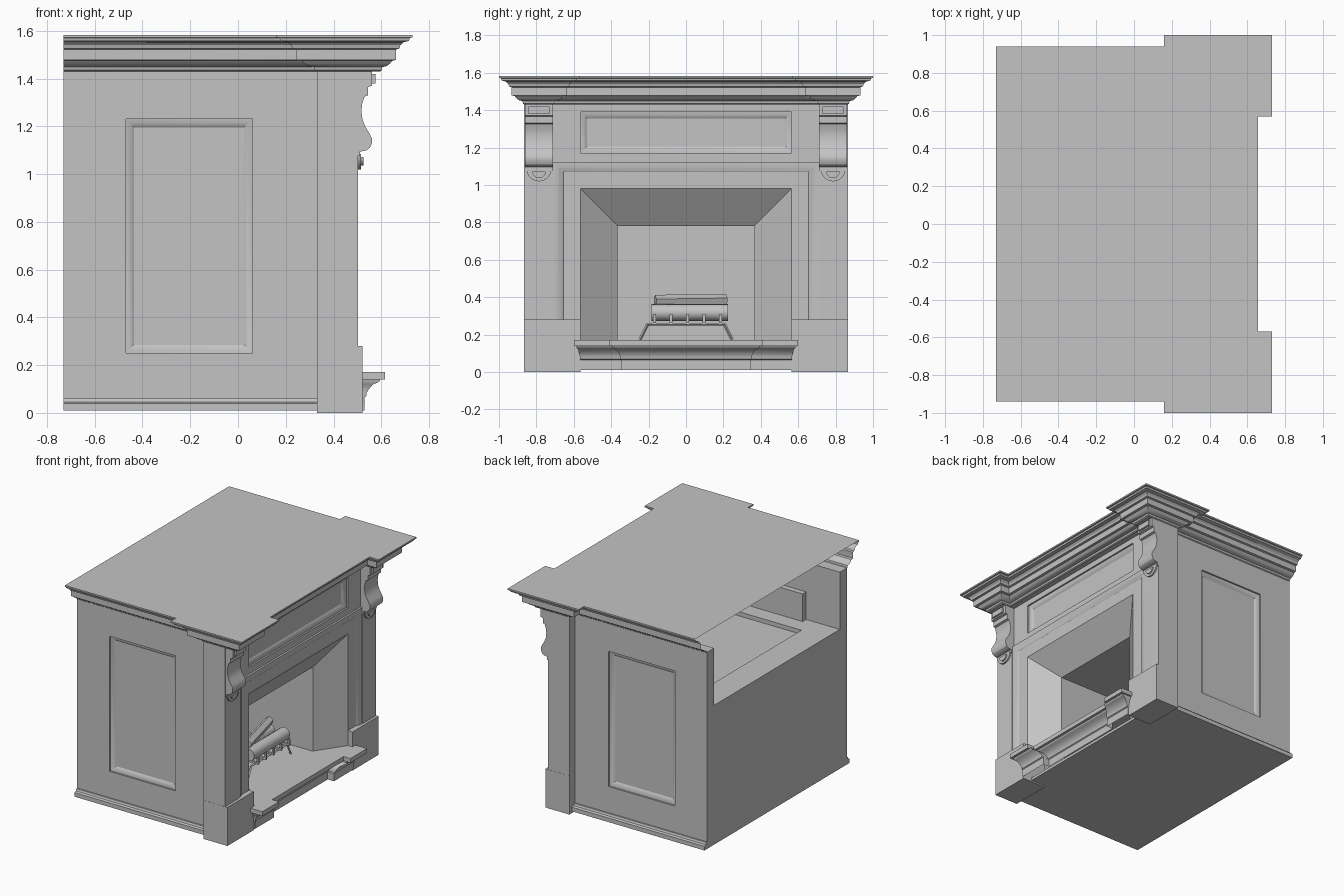
import bpy, bmesh, math
from mathutils import Vector, Matrix

cube = bpy.data.objects.get("Cube")
if cube:
    bpy.data.objects.remove(cube, do_unlink=True)

mat = bpy.data.materials.new("plain_grey")
mat.use_nodes = True
grey = (0.55, 0.55, 0.55, 1)
mat.diffuse_color = grey
mat.node_tree.nodes["Principled BSDF"].inputs["Base Color"].default_value = grey
parts = []


def finish(name, bm):
    bmesh.ops.recalc_face_normals(bm, faces=bm.faces[:])
    mesh = bpy.data.meshes.new(name)
    bm.to_mesh(mesh)
    bm.free()
    mesh.materials.append(mat)
    ob = bpy.data.objects.new(name, mesh)
    bpy.context.collection.objects.link(ob)
    parts.append(ob)
    return ob


def loft(name, loops, closed=True, cap_start=False, cap_end=False):
    """Skin a list of equally long point loops."""
    bm = bmesh.new()
    rings = [[bm.verts.new(p) for p in loop] for loop in loops]
    n = len(rings[0])
    for a, b in zip(rings, rings[1:]):
        for i in range(n if closed else n - 1):
            j = (i + 1) % n
            bm.faces.new((a[i], a[j], b[j], b[i]))
    if cap_start:
        bm.faces.new(rings[0][::-1])
    if cap_end:
        bm.faces.new(rings[-1])
    return finish(name, bm)


def box(name, x0, x1, y0, y1, z0, z1):
    lo = [(x0, y0), (x1, y0), (x1, y1), (x0, y1)]
    return loft(name, [[(x, y, z) for x, y in lo] for z in (z0, z1)], True, True, True)


def prism_y(name, pts, y0, y1):
    """Extrude an (x, z) outline along y."""
    return loft(name, [[(x, y, z) for x, z in pts] for y in (y0, y1)], True, True, True)


def prism_x(name, pts, x0, x1):
    """Extrude a (y, z) outline along x."""
    return loft(name, [[(x, y, z) for y, z in pts] for x in (x0, x1)], True, True, True)


def mirrored(half):
    return half + [(x, -y) for x, y in reversed(half)]


def moulding(name, base, top, profile, cap):
    """Sweep a profile of (blend, height) between two plan outlines."""
    base, top = mirrored(base), mirrored(top)
    loops = [[(*Vector(a).lerp(Vector(b), t), z) for a, b in zip(base, top)] for t, z in profile]
    return loft(name, loops, False, False, cap)


def panelled(name, outer, panel, place, back):
    """Slab with a stepped recessed panel; place maps (u, v, depth) to space."""
    def rect(r, inset, d):
        a, b, c, e = r[0] + inset, r[1] - inset, r[2] + inset, r[3] - inset
        return [place(u, v, d) for u, v in ((a, c), (b, c), (b, e), (a, e))]
    steps = [(0, 0), (0, 0.012), (0.012, 0.014), (0.035, 0.03)]
    loops = [rect(outer, 0, back), rect(outer, 0, 0)] + [rect(panel, i, d) for i, d in steps]
    return loft(name, loops, True, True, True)


# Cornice with projecting corners
moulding("cornice",
         [(-0.73, 0.80), (0.33, 0.80), (0.33, 0.865), (0.595, 0.865), (0.595, 0.71), (0.522, 0.71)],
         [(-0.73, 0.94), (0.16, 0.94), (0.16, 1.0), (0.73, 1.0), (0.73, 0.57), (0.657, 0.57)],
         [(0, 1.43), (0.05, 1.435), (0.07, 1.448), (0.2, 1.452), (0.3, 1.462), (0.38, 1.475),
          (0.5, 1.478), (0.5, 1.522), (0.6, 1.526), (0.63, 1.54), (0.72, 1.552),
          (0.9, 1.558), (0.92, 1.57), (1, 1.572), (1, 1.583)], True)
box("cornice_bed", 0.45, 0.522, -0.71, 0.71, 1.43, 1.445)

# Front wall: frieze panel and opening surround
panelled("frieze", (-0.71, 0.71, 0.98, 1.43), (-0.565, 0.565, 1.17, 1.39),
         lambda u, v, d: (0.485 - d, u, v), 0.045)
arch = lambda x, o, z: [(x, -o, 0.28), (x, -o, z), (x, o, z), (x, o, 0.28)]
loft("surround_moulding",
     [arch(0.484, 0.71, 1.122), arch(0.499, 0.71, 1.122), arch(0.499, 0.685, 1.097),
      arch(0.494, 0.675, 1.087), arch(0.492, 0.665, 1.077), arch(0.484, 0.655, 1.067)], False)

# Firebox: splayed mouth, then straight chamber
mouth = lambda x, w, z: [(x, -w, 0.165), (x, -w, z), (x, w, z), (x, w, 0.165)]
loft("firebox", [mouth(0.485, 0.565, 0.98), mouth(0.345, 0.365, 0.78), mouth(-0.3, 0.365, 0.78)],
     True, False, True)

# Hearth
moulding("hearth_moulding",
         [(0.40, 0.565), (0.53, 0.565), (0.53, 0.342), (0.48, 0.342)],
         [(0.40, 0.59), (0.605, 0.59), (0.605, 0.40), (0.55, 0.40)],
         [(0, 0.01), (0, 0.065), (0.1, 0.07), (0.12, 0.085), (0.25, 0.1), (0.45, 0.118),
          (0.8, 0.13), (0.9, 0.142)], False)
slab = mirrored([(-0.3, 0.36), (0.345, 0.36), (0.487, 0.565), (0.487, 0.6), (0.615, 0.6),
                 (0.615, 0.41), (0.56, 0.41)])
loft("hearth_slab", [[(x, y, z) for x, y in slab] for z in (0.14, 0.172)], True, True, True)

# Corbel outline
corbel = [(0.45, 1.44), (0.562, 1.44), (0.562, 1.37), (0.545, 1.365), (0.545, 1.33), (0.53, 1.325),
          (0.52, 1.295), (0.517, 1.265), (0.521, 1.23), (0.532, 1.2), (0.55, 1.172), (0.561, 1.15),
          (0.561, 1.13), (0.552, 1.11), (0.538, 1.1), (0.517, 1.095), (0.45, 1.095)]


def half_disc(y, z, r):
    return [(y + r * math.cos(math.pi * i / 12), z - r * math.sin(math.pi * i / 12)) for i in range(13)]


for s, side in ((1, "left"), (-1, "right")):
    def span(a, b):
        return sorted((s * a, s * b))

    # Side wall with recessed panel, its backing and baseboard
    panelled(side + "_side_wall", (-0.73, 0.335, 0.01, 1.435), (-0.47, 0.06, 0.25, 1.23),
             lambda u, v, d: (u, s * (0.80 - d), v), 0.08)
    box(side + "_panel_backing", -0.46, 0.05, *span(0.68, 0.721), 0.26, 1.22)
    base = [(0.79, 0.01), (0.832, 0.01), (0.832, 0.04), (0.815, 0.045), (0.81, 0.06), (0.79, 0.06)]
    prism_x(side + "_baseboard", [(s * y, z) for y, z in base], -0.73, 0.335)

    # Pilaster, plinth and jamb
    box(side + "_pilaster", 0.33, 0.503, *span(0.71, 0.865), 0.005, 1.44)
    box(side + "_plinth", 0.33, 0.522, *span(0.565, 0.866), 0, 0.28)
    box(side + "_jamb", 0.44, 0.485, *span(0.565, 0.712), 0.01, 0.98)

    # Corbel, its plate and its pendant
    prism_y(side + "_corbel", corbel, *span(0.71, 0.862))
    box(side + "_capital", 0.45, 0.59, *span(0.712, 0.863), 1.43, 1.445)
    box(side + "_corbel_plate", 0.55, 0.575, *span(0.73, 0.842), 1.38, 1.42)
    box(side + "_corbel_foot", 0.49, 0.51, *span(0.71, 0.862), 1.075, 1.1)
    prism_x(side + "_pendant", half_disc(s * 0.786, 1.085, 0.066), 0.49, 0.515)
    prism_x(side + "_pendant_boss", half_disc(s * 0.786, 1.072, 0.036), 0.49, 0.525)

    # Shelf along the side of the open back
    box(side + "_inner_ledge", -0.53, 0.44, *span(0.565, 0.722), 0.98, 1.02)

# Back wall, ledge and underside
box("back_wall", -0.73, -0.70, -0.80, 0.80, 0.01, 1.02)
box("back_ledge", -0.72, -0.53, -0.722, 0.722, 0.98, 1.02)
box("chamber_cover", -0.54, 0.445, -0.57, 0.57, 0.985, 0.99)
box("underside", -0.73, 0.45, -0.80, 0.80, 0.01, 0.03)


def rod(name, a, b, r, sides):
    a, b = Vector(a), Vector(b)
    bm = bmesh.new()
    turn = (b - a).to_track_quat('Z', 'Y').to_matrix().to_4x4()
    bmesh.ops.create_cone(bm, cap_ends=True, segments=sides, radius1=r, radius2=r,
                          depth=(b - a).length, matrix=Matrix.Translation((a + b) / 2) @ turn)
    return finish(name, bm)


# Grate
for i, x in enumerate((0.06, 0.25)):
    rod(f"grate_rail_{i}", (x, -0.205, 0.255), (x, 0.205, 0.255), 0.008, 4)
    for s in (-1, 1):
        rod(f"grate_leg_{i}_{s}", (x, s * 0.205, 0.255), (x, s * 0.247, 0.172), 0.008, 4)
for i in range(5):
    y = -0.168 + i * 0.088
    box(f"grate_bar_{i}", 0.03, 0.285, y - 0.008, y + 0.008, 0.262, 0.275)
    box(f"grate_finger_{i}", 0.272, 0.285, y - 0.008, y + 0.008, 0.262, 0.31)

# Logs
rod("front_log", (0.215, -0.185, 0.318), (0.215, 0.225, 0.318), 0.045, 16)
rod("rear_log", (0.105, -0.175, 0.318), (0.105, 0.215, 0.318), 0.045, 16)
rod("top_log", (0.19, -0.165, 0.38), (0.10, 0.215, 0.385), 0.032, 5)

# Soft shading on curved mouldings and logs
bpy.ops.object.select_all(action='DESELECT')
for ob in parts:
    ob.select_set(True)
bpy.context.view_layer.objects.active = parts[0]
bpy.ops.object.shade_smooth_by_angle(angle=math.radians(28))
